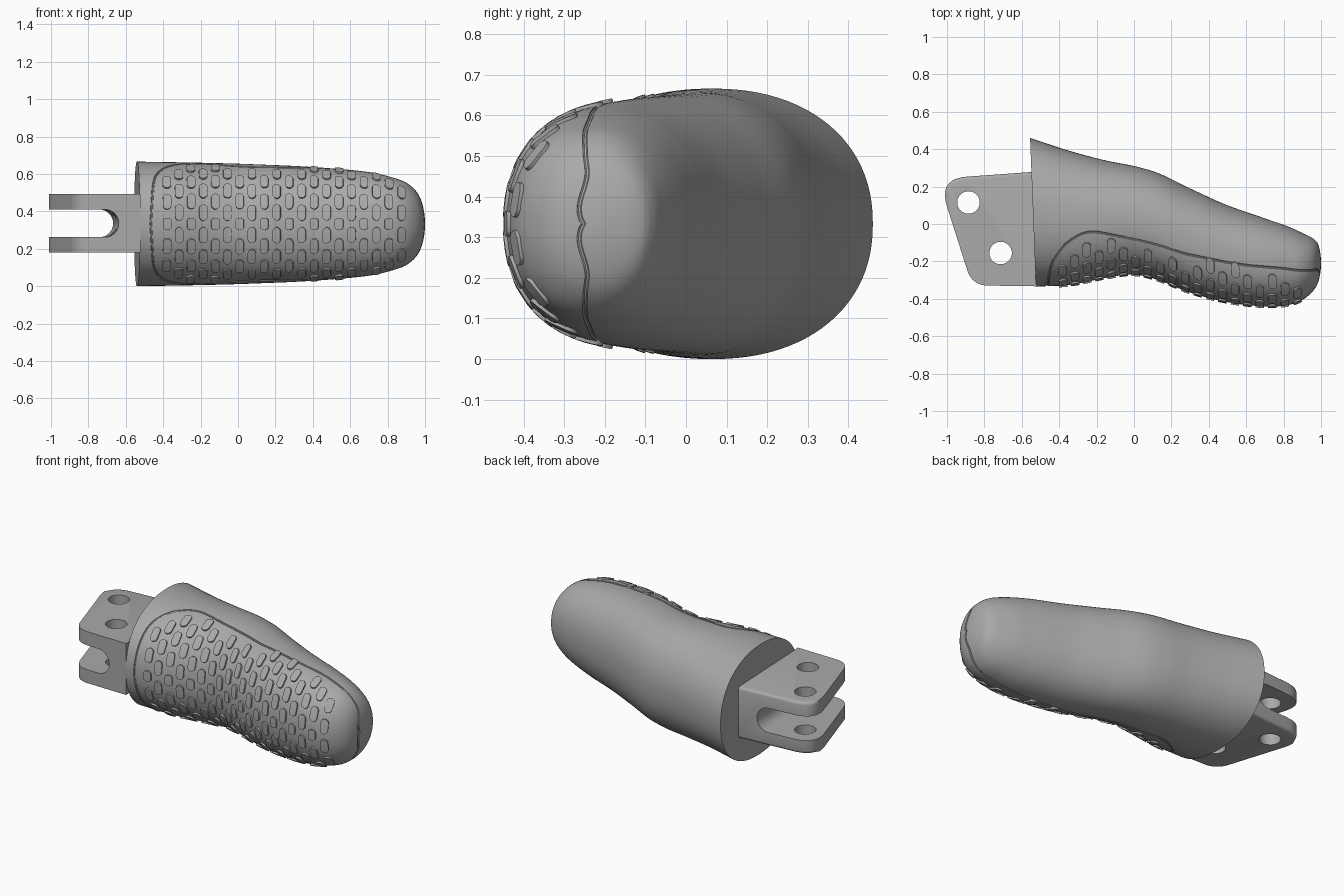
import bpy, bmesh, math
from mathutils import Vector

if "Cube" in bpy.data.objects:
    bpy.data.objects.remove(bpy.data.objects["Cube"])

grey = bpy.data.materials.new("mid_grey")
grey.use_nodes = True
colour = (0.4, 0.4, 0.4, 1)
grey.diffuse_color = colour
grey.node_tree.nodes["Principled BSDF"].inputs["Base Color"].default_value = colour

MID, BASE, POWER = 0.333, -0.54, 2.2

# Side profile of the fingertip: x, back y, front y, half height
PROFILE = [
    (-0.54, 0.46, -0.335, 0.333), (-0.35, 0.395, -0.325, 0.33),
    (-0.15, 0.34, -0.287, 0.326), (0, 0.31, -0.27, 0.322),
    (0.13, 0.272, -0.3, 0.317), (0.3, 0.19, -0.367, 0.31),
    (0.5, 0.10, -0.418, 0.297), (0.7, 0.03, -0.441, 0.277),
    (0.82, -0.012, -0.434, 0.25), (0.9, -0.048, -0.406, 0.22),
    (0.96, -0.08, -0.355, 0.165), (0.985, -0.11, -0.31, 0.11),
    (1, -0.21, -0.21, 0)]


def to_s(x):
    return 1 - math.sqrt(max(0, 1 - x) / (1 - BASE))


def to_x(s):
    return 1 - (1 - BASE) * (1 - s) ** 2


def spline(keys, rows, t):
    """Smooth interpolation of rows of values at rising keys."""
    n = len(keys)
    i = max(0, min(n - 2, sum(k <= t for k in keys) - 1))
    span = keys[i + 1] - keys[i]
    w = (t - keys[i]) / span

    def slope(j, c):
        a, b = max(0, j - 1), min(n - 1, j + 1)
        return (rows[b][c] - rows[a][c]) / (keys[b] - keys[a]) * span
    out = []
    for c in range(len(rows[0])):
        p, q = rows[i][c], rows[i + 1][c]
        m, k = slope(i, c), slope(i + 1, c)
        out.append(p + w * (m + w * (3 * (q - p) - 2 * m - k + w * (2 * (p - q) + m + k))))
    return out


KEYS = [to_s(p[0]) for p in PROFILE]
ROWS = [p[1:] for p in PROFILE]


def power(v):
    return math.copysign(abs(v) ** (2 / POWER), v)


def surface(s, angle):
    """Point on the fingertip; angle 0 is the front centre line."""
    back, front, half = spline(KEYS, ROWS, s)
    x = to_x(s)
    y = (back + front) / 2 - (back - front) / 2 * power(math.cos(angle))
    shear = 0.039 * (y - 0.06) * max(0, -x / 0.54)
    return Vector((x - shear, y, MID + half * power(math.sin(angle))))


def angle_at(x, y):
    back, front, _ = spline(KEYS, ROWS, to_s(x))
    u = ((back + front) / 2 - y) / ((back - front) / 2)
    u = max(-1, min(1, u))
    return math.acos(math.copysign(abs(u) ** (POWER / 2), u))


def finish(name, bm):
    bmesh.ops.recalc_face_normals(bm, faces=bm.faces)
    mesh = bpy.data.meshes.new(name)
    bm.to_mesh(mesh)
    bm.free()
    mesh.materials.append(grey)
    obj = bpy.data.objects.new(name, mesh)
    bpy.context.collection.objects.link(obj)
    return obj


def activate(obj):
    bpy.ops.object.select_all(action='DESELECT')
    obj.select_set(True)
    bpy.context.view_layer.objects.active = obj


def carve(obj, cutter):
    activate(obj)
    mod = obj.modifiers.new("carve", 'BOOLEAN')
    mod.operation, mod.solver, mod.object = 'DIFFERENCE', 'EXACT', cutter
    bpy.ops.object.modifier_apply(modifier=mod.name)
    bpy.data.objects.remove(cutter)


def smooth(obj, degrees=35):
    activate(obj)
    bpy.ops.object.shade_smooth_by_angle(angle=math.radians(degrees))


def prism(points, axis_vector):
    """Solid from a closed ring of points swept along a vector."""
    bm = bmesh.new()
    face = bm.faces.new([bm.verts.new(p) for p in points])
    ext = bmesh.ops.extrude_face_region(bm, geom=[face])
    verts = [g for g in ext["geom"] if isinstance(g, bmesh.types.BMVert)]
    bmesh.ops.translate(bm, vec=axis_vector, verts=verts)
    return bm


# Fingertip body
bm = bmesh.new()
RINGS, SIDES = 80, 96
rings = [[bm.verts.new(surface(i / RINGS, math.tau * j / SIDES)) for j in range(SIDES)]
         for i in range(RINGS)]
tip = bm.verts.new(surface(1, 0))
bm.faces.new(rings[0])
for j in range(SIDES):
    k = (j + 1) % SIDES
    for a, b in zip(rings, rings[1:]):
        bm.faces.new((a[j], a[k], b[k], b[j]))
    bm.faces.new((rings[-1][j], rings[-1][k], tip))
body = finish("fingertip_body", bm)

# Groove around the grip pad
OUTLINE = [(-0.46, -0.25), (-0.42, -0.165), (-0.34, -0.085), (-0.22, -0.042),
           (0, -0.08), (0.2, -0.135), (0.4, -0.185), (0.6, -0.22),
           (0.8, -0.238), (0.95, -0.248), (0.988, -0.25)]
marks = [(to_s(-0.48), 0)] + [(to_s(x), angle_at(x, y)) for x, y in OUTLINE]
marks.append((to_s(0.9975), 0))
STEPS = 12
count = (len(marks) - 1) * STEPS
half = [spline(range(len(marks)), marks, i / STEPS) for i in range(count + 1)]
loop = half + [(s, -a) for s, a in half[-2:0:-1]]
curve = bpy.data.curves.new("groove", 'CURVE')
curve.dimensions = '3D'
curve.bevel_depth, curve.bevel_resolution = 0.006, 2
path = curve.splines.new('POLY')
path.points.add(len(loop) - 1)
for point, (s, a) in zip(path.points, loop):
    point.co = (*surface(s, a), 1)
path.use_cyclic_u = True
groove = bpy.data.objects.new("groove_cutter", curve)
bpy.context.collection.objects.link(groove)
activate(groove)
bpy.ops.object.convert(target='MESH')
carve(body, bpy.context.object)
smooth(body)


# Raised grip studs, staggered in columns across the pad
def limit(x):
    return spline([p[0] for p in OUTLINE], [p[1:] for p in OUTLINE], x)[0]


def stud(bm, x, angle):
    s = to_s(x)
    e = 0.004
    along = (surface(s + e, angle) - surface(s - e, angle)) / (2 * e)
    around = (surface(s, angle + e) - surface(s, angle - e)) / (2 * e)
    normal = around.cross(along).normalized()
    if normal.y * math.cos(angle) > 0:
        normal.negate()
    low, high = [], []
    for i in range(16):
        t = math.tau * (i + 0.5) / 16
        dx = 0.023 * math.cos(t)
        dz = 0.023 * math.sin(t) + math.copysign(0.02, math.sin(t))
        p = surface(s + dx / along.length, angle + dz / around.length)
        low.append(bm.verts.new(p - normal * 0.008))
        high.append(bm.verts.new(p + normal * 0.009))
    top = bm.verts.new(surface(s, angle) + normal * 0.009)
    bm.faces.new(low)
    for i in range(16):
        k = (i + 1) % 16
        bm.faces.new((low[i], low[k], high[k], high[i]))
        bm.faces.new((high[i], high[k], top))


bm = bmesh.new()
for column in range(20):
    x = -0.39 + 0.0665 * column
    s = to_s(x)
    travelled, angle, step = 0, 0, 0.01
    target = 0.06 if column % 2 else 0
    while angle < 2:
        if travelled >= target:
            if surface(s, angle).y > limit(x) - 0.035:
                break
            for a in {angle, -angle}:
                stud(bm, x, a)
            target += 0.12
        travelled += (surface(s, angle + step) - surface(s, angle)).length
        angle += step
studs = finish("grip_studs", bm)
smooth(studs)

# Hinge bracket: a plate outline with two rounded corners
corners = [((-0.548, 0.278), 0), ((-1.047, 0.242), 0.155),
           ((-0.866, -0.328), 0.085), ((-0.522, -0.333), 0)]
ring = []
for i, (co, r) in enumerate(corners):
    c = Vector((*co, 0.18))
    if not r:
        ring.append(c)
        continue
    a, b = [c + (Vector((*corners[j][0], 0.18)) - c).normalized() * r for j in (i - 1, i + 1)]
    for n in range(13):
        t = n / 12
        ring.append(a * (1 - t) ** 2 + c * 2 * t * (1 - t) + b * t * t)
bm = prism(ring, (0, 0, 0.314))
rim = [e for e in bm.edges if abs(e.verts[0].co.z - e.verts[1].co.z) < 0.01
       and min(v.co.y for v in e.verts) > 0.16]
bmesh.ops.bevel(bm, geom=rim, offset=0.018, segments=3, profile=0.5, affect='EDGES')
bracket = finish("hinge_bracket", bm)

# Fork slot with a round end, leaning with the end of the body
slot = [Vector((-1.2, -0.6, 0.262)), Vector((-1.2, -0.6, 0.41))]
for n in range(17):
    t = math.pi * (0.5 - n / 16)
    slot.append(Vector((-0.698 + 0.074 * math.cos(t), -0.6, 0.336 + 0.074 * math.sin(t))))
carve(bracket, finish("slot_cutter", prism(slot, (-0.06, 1.2, 0))))

# Pin holes
for hx, hy in ((-0.885, 0.115), (-0.713, -0.155)):
    hole = [Vector((hx + 0.06 * math.cos(math.tau * n / 40),
                    hy + 0.06 * math.sin(math.tau * n / 40), 0)) for n in range(40)]
    carve(bracket, finish("hole_cutter", prism(hole, (0, 0, 0.7))))
smooth(bracket)
